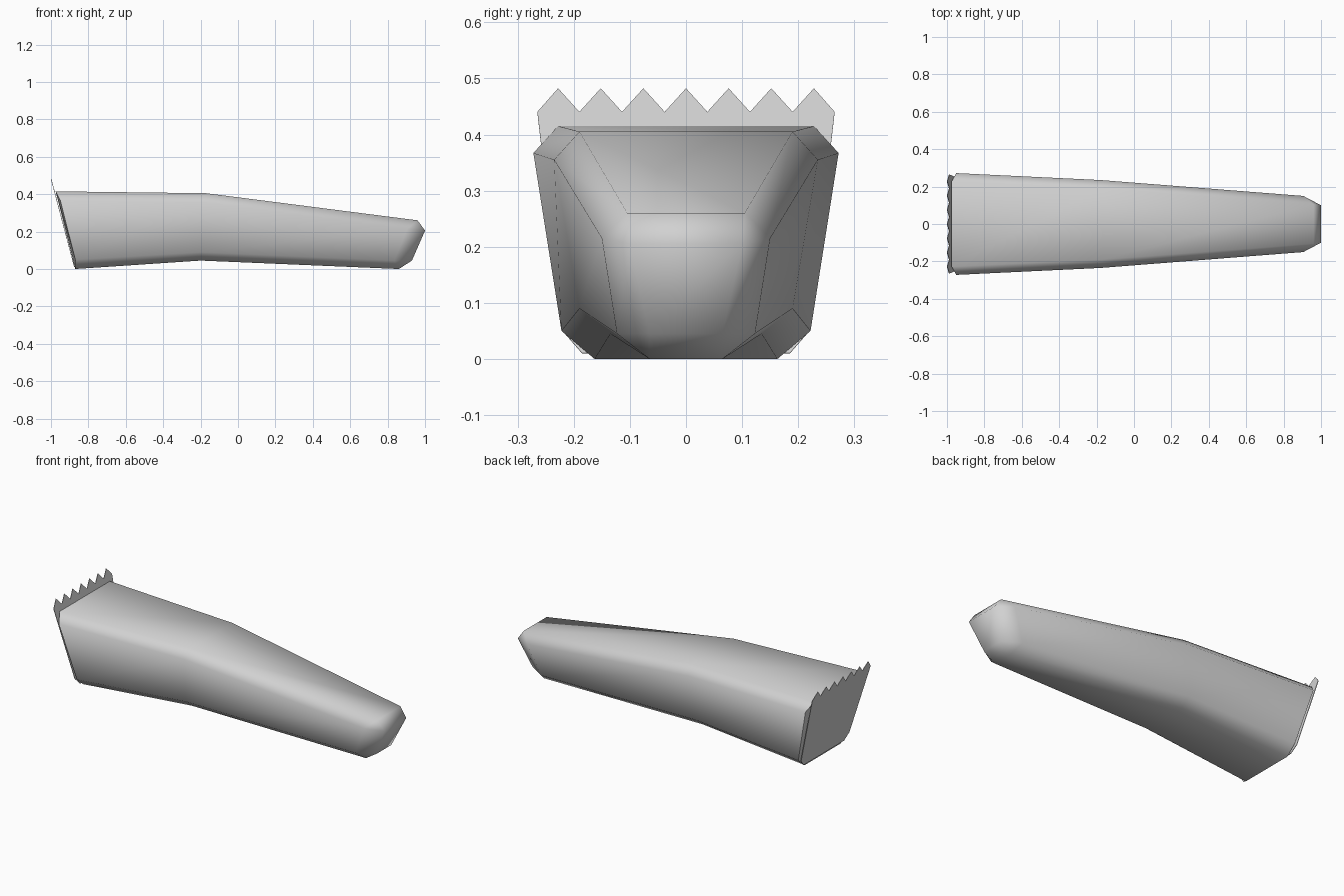
import bpy
import bmesh

cube = bpy.data.objects.get("Cube")
if cube:
    bpy.data.objects.remove(cube)

grey = bpy.data.materials.new("plain_grey")
grey.use_nodes = True
colour = (0.64, 0.64, 0.64, 1)
grey.diffuse_color = colour
grey.node_tree.nodes["Principled BSDF"].inputs["Base Color"].default_value = colour


def finish(bm, name):
    bmesh.ops.recalc_face_normals(bm, faces=bm.faces)
    mesh = bpy.data.meshes.new(name)
    bm.to_mesh(mesh)
    bm.free()
    mesh.materials.append(grey)
    obj = bpy.data.objects.new(name, mesh)
    bpy.context.collection.objects.link(obj)
    return obj


def mirrored(half):
    """Close a half outline across the y = 0 plane."""
    return half + [(x, -y, z) for x, y, z in reversed(half)]


# Tapering eight-sided handle: half sections from the blade end to the rounded tip
tip_top, tip_low = (1.0, 0.10, 0.205), (0.93, 0.065, 0.045)
sections = [
    [(-0.975, 0.228, 0.415), (-0.95, 0.272, 0.367), (-0.87, 0.222, 0.05), (-0.87, 0.163, 0)],
    [(-0.17, 0.19, 0.405), (-0.18, 0.235, 0.355), (-0.20, 0.19, 0.09), (-0.20, 0.135, 0.045)],
    [(0.96, 0.105, 0.26), (0.905, 0.15, 0.215), (0.835, 0.123, 0.045), (0.86, 0.065, 0)],
    [tip_top, tip_top, tip_low, tip_low],
]
bm = bmesh.new()
rings = [[bm.verts.new(p) for p in mirrored(s)] for s in sections]
for a, b in zip(rings, rings[1:]):
    for i in range(len(a)):
        j = (i + 1) % len(a)
        bm.faces.new((a[i], a[j], b[j], b[i]))
bm.faces.new(rings[-1])
for face in bm.faces:
    face.smooth = True
# Flat closed end behind the blade
end = bm.faces.new(rings[0])
for edge in end.edges:
    edge.smooth = False
bmesh.ops.remove_doubles(bm, verts=bm.verts, dist=0.0005)
finish(bm, "handle_body")

# Tilted blade plate with seven pointed teeth along the top
teeth, pitch = 7, 0.076
outline = [(-0.185, 0.01), (-0.22, 0.05), (-0.265, 0.44)]
for i in range(teeth):
    y = (i - teeth // 2) * pitch
    outline.append((y, 0.482))
    if i < teeth - 1:
        outline.append((y + pitch / 2, 0.44))
outline += [(0.265, 0.44), (0.22, 0.05), (0.185, 0.01)]
bm = bmesh.new()
bm.faces.new([bm.verts.new((-0.872 - 0.264 * z, y, z)) for y, z in outline])
blade = finish(bm, "toothed_blade")
solid = blade.modifiers.new("thickness", "SOLIDIFY")
solid.thickness = 0.003
solid.offset = 0
